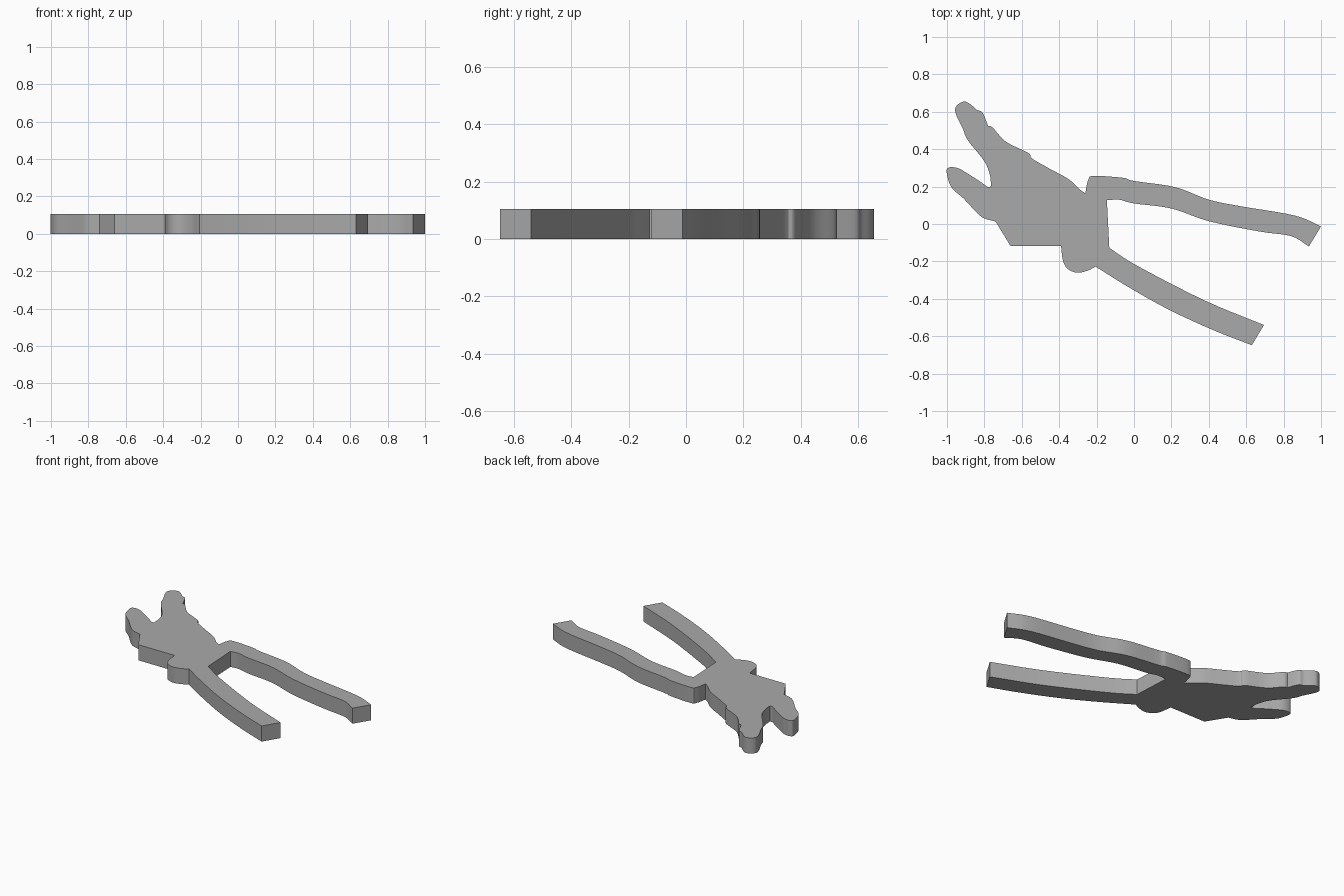
import bpy
import bmesh
from mathutils import Vector

THICKNESS = 0.105
STEPS = 5  # subdivisions between neighbouring curve points

default_cube = bpy.data.objects.get("Cube")
if default_cube:
    bpy.data.objects.remove(default_cube, do_unlink=True)


def smooth_edge(points):
    """Sample a smooth curve through the points; its two ends stay sharp corners."""
    pts = [Vector(p) for p in points]
    pts = [2 * pts[0] - pts[1]] + pts + [2 * pts[-1] - pts[-2]]
    samples = []
    for before, start, end, after in zip(pts, pts[1:], pts[2:], pts[3:]):
        for step in range(STEPS):
            t = step / STEPS
            tangent_in = (end - before) / 2
            tangent_out = (after - start) / 2
            samples.append(
                start * (2 * t**3 - 3 * t**2 + 1)
                + tangent_in * (t**3 - 2 * t**2 + t)
                + end * (3 * t**2 - 2 * t**3)
                + tangent_out * (t**3 - t**2)
            )
    return samples


# Profile sections, clockwise from the notch between the jaws
upper_jaw = [
    (-.765, .2), (-.77, .26), (-.8, .335), (-.89, .45), (-.915, .51),
    (-.953, .59), (-.95, .63), (-.91, .655), (-.875, .64), (-.84, .61),
    (-.81, .595), (-.78, .525),
]
jaw_back = [
    (-.78, .525), (-.755, .515), (-.685, .44), (-.565, .38), (-.545, .35),
    (-.45, .295), (-.35, .24), (-.29, .185), (-.26, .165),
]
upper_handle_outside = [
    (-.26, .165), (-.245, .235), (-.215, .257), (-.06, .247), (0, .23),
    (.22, .197), (.4, .13), (.57, .095), (.86, .045), (1, -.013),
]
upper_handle_inside = [
    (.935, -.12), (.84, -.065), (.67, -.04), (.4, .015), (.2, .083),
    (0, .11), (-.08, .13), (-.145, .127),
]
lower_handle_inside = [(-.132, -.128), (.02, -.225), (.38, -.41), (.695, -.54)]
lower_handle_outside = [(.63, -.648), (.43, -.57), (.19, -.46), (-.025, -.34), (-.205, -.228)]
pivot_bulge = [
    (-.205, -.228), (-.25, -.25), (-.305, -.26), (-.355, -.24),
    (-.38, -.195), (-.39, -.118),
]
jaw_base = [(-.66, -.118), (-.74, .013)]
lower_jaw = [
    (-.74, .013), (-.8, .03), (-.84, .06), (-.91, .135), (-.975, .195),
    (-1, .265), (-.995, .3), (-.945, .3), (-.89, .27), (-.82, .225),
    (-.785, .2), (-.765, .2),
]

sections = [
    upper_jaw, jaw_back, upper_handle_outside, upper_handle_inside,
    lower_handle_inside, lower_handle_outside, pivot_bulge, jaw_base, lower_jaw,
]

# Join the sections into one outline, keeping each end point once
outline = []
for section in sections:
    for point in smooth_edge(section) + [Vector(section[-1])]:
        if not outline or (point - outline[-1]).length > 0.001:
            outline.append(point)
if (outline[0] - outline[-1]).length < 0.001:
    outline.pop()

# Extrude the outline into the flat tool body
bm = bmesh.new()
base = bm.faces.new([bm.verts.new((p.x, p.y, 0)) for p in outline])
extruded = bmesh.ops.extrude_face_region(bm, geom=[base], use_keep_orig=True)
top_verts = [item for item in extruded["geom"] if isinstance(item, bmesh.types.BMVert)]
bmesh.ops.translate(bm, verts=top_verts, vec=(0, 0, THICKNESS))
caps = [face for face in bm.faces if len(face.verts) > 4]
bmesh.ops.triangulate(bm, faces=caps, ngon_method="EAR_CLIP")
bmesh.ops.recalc_face_normals(bm, faces=bm.faces)

mesh = bpy.data.meshes.new("pliers_body")
bm.to_mesh(mesh)
bm.free()
body = bpy.data.objects.new("pliers_body", mesh)
bpy.context.collection.objects.link(body)

# Plain grey material
grey = bpy.data.materials.new("plain_grey")
grey.use_nodes = True
grey.diffuse_color = (0.4, 0.4, 0.4, 1)
grey.node_tree.nodes["Principled BSDF"].inputs["Base Color"].default_value = grey.diffuse_color
mesh.materials.append(grey)

# Smooth curved sides with sharp rims and corners
bpy.ops.object.select_all(action="DESELECT")
body.select_set(True)
bpy.context.view_layer.objects.active = body
bpy.ops.object.shade_smooth_by_angle(angle=0.52)
